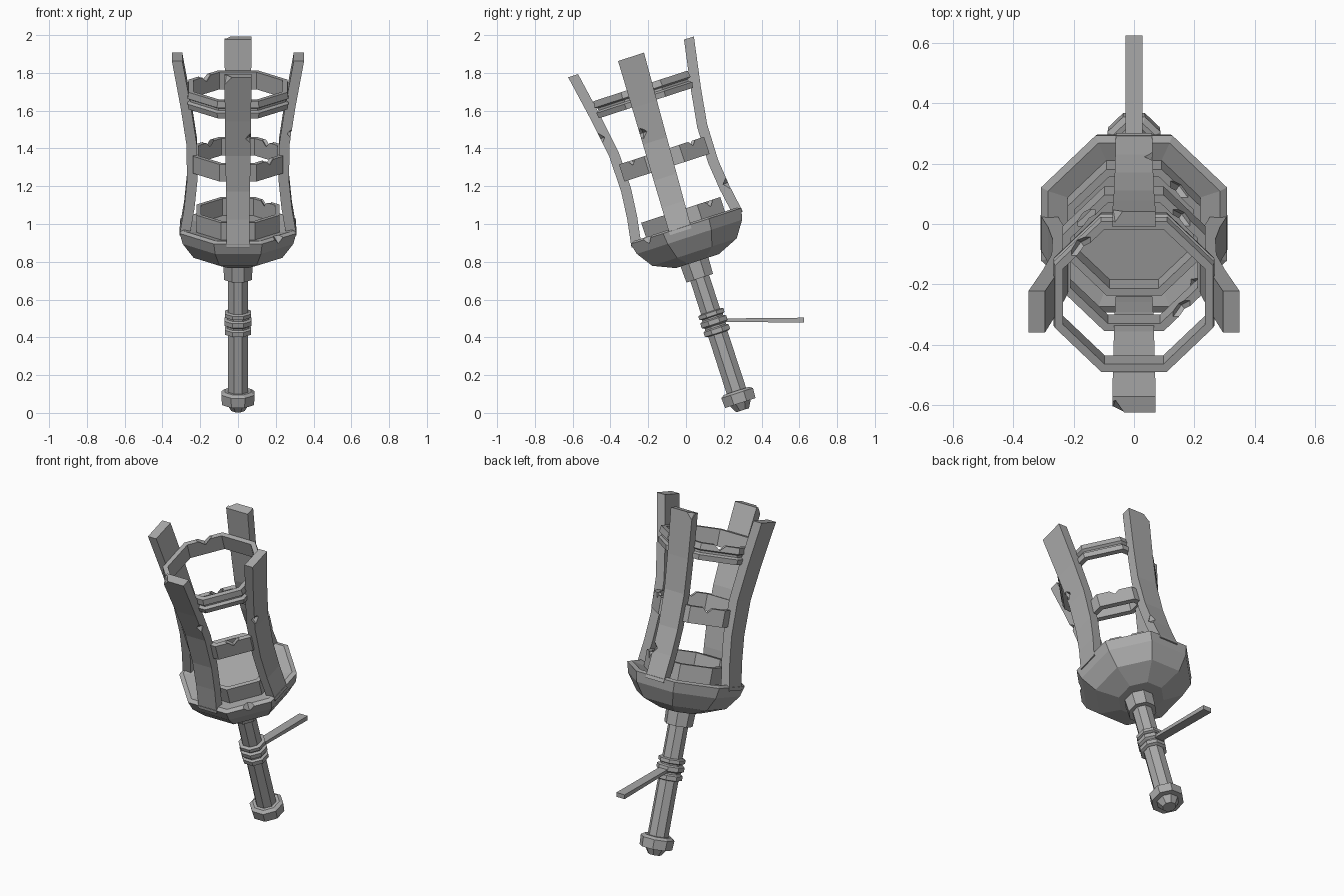
import bpy, bmesh, math
from mathutils import Matrix, Vector

cube = bpy.data.objects.get("Cube")
if cube:
    bpy.data.objects.remove(cube, do_unlink=True)

iron = bpy.data.materials.new("dull_grey_iron")
iron.use_nodes = True
iron.diffuse_color = (0.4, 0.4, 0.4, 1)
iron.node_tree.nodes["Principled BSDF"].inputs["Base Color"].default_value = (0.4, 0.4, 0.4, 1)

# The torch is built upright, then leaned forward as a whole
LEAN = Matrix.Translation((0, 0.3, 0.014)) @ Matrix.Rotation(math.radians(18), 4, 'X')
HEAD = 0.016
SIDES = 8


def finish(name, bm, matrix=LEAN):
    bmesh.ops.recalc_face_normals(bm, faces=bm.faces)
    bm.transform(matrix)
    mesh = bpy.data.meshes.new(name)
    bm.to_mesh(mesh)
    bm.free()
    mesh.materials.append(iron)
    obj = bpy.data.objects.new(name, mesh)
    bpy.context.collection.objects.link(obj)
    return obj


def lathe(name, profile, ring=False, shift=0):
    """Octagonal turning from (flat distance, height) pairs; a ring closes on itself."""
    bm = bmesh.new()
    loops = []
    for r, z in profile:
        r /= math.cos(math.pi / SIDES)
        angles = [(k + 0.5) * math.tau / SIDES for k in range(SIDES)]
        loops.append([bm.verts.new((r * math.cos(a), r * math.sin(a) + shift, z)) for a in angles])
    pairs = list(zip(loops, loops[1:]))
    if ring:
        pairs.append((loops[-1], loops[0]))
    else:
        bm.faces.new(loops[0])
        bm.faces.new(loops[-1])
    for low, high in pairs:
        for k in range(SIDES):
            n = (k + 1) % SIDES
            bm.faces.new((low[k], low[n], high[n], high[k]))
    return finish(name, bm)


def band(name, inner, outer, low, high):
    return lathe(name, [(inner, low), (outer, low), (outer, high), (inner, high)], True, HEAD)


# Handle and its fittings
lathe("handle", [(0.054, 0.08), (0.052, 0.8)])
lathe("pommel", [(0.035, 0), (0.058, 0.04), (0.085, 0.04), (0.088, 0.095), (0.07, 0.108)])
lathe("handle_collar", [(0.074, 0.735), (0.078, 0.84)])
lathe("grip_rings", [(0.056, 0.425), (0.07, 0.43), (0.07, 0.455), (0.058, 0.462), (0.058, 0.472),
                     (0.072, 0.48), (0.072, 0.505), (0.058, 0.512), (0.058, 0.52),
                     (0.07, 0.525), (0.07, 0.545), (0.056, 0.55)])

# Bowl and the three hoops of the basket
bowl = lathe("bowl", [(0.12, 0.825), (0.235, 0.875), (0.293, 0.96), (0.308, 1.02), (0.285, 1.03),
                      (0.22, 1.015)], shift=HEAD)
lower_hoop = band("lower_hoop", 0.195, 0.22, 1.0, 1.11)
middle_hoop = band("middle_hoop", 0.21, 0.237, 1.345, 1.44)
upper_hoop = lathe("upper_hoop", [(0.235, 1.705), (0.262, 1.705), (0.267, 1.735), (0.252, 1.745),
                                  (0.252, 1.757), (0.267, 1.765), (0.262, 1.8), (0.235, 1.8)], True, HEAD)

# Four curved posts: (outer distance, height) from bottom to top
CURVE = [(0.31, 1.0), (0.285, 1.15), (0.27, 1.3), (0.273, 1.5), (0.303, 1.7), (0.35, 1.962)]


def post(name, angle, slide):
    bm = bmesh.new()
    loops = []
    for r, z in CURVE:
        u = (z - 1) / 0.96
        half = 0.06 + 0.012 * u
        side = slide * (0.036 * u - 0.036)
        loops.append([bm.verts.new((x, y + side, z)) for x, y in
                      ((r, -half), (r, half), (r - 0.055, half), (r - 0.055, -half))])
    bm.faces.new(loops[0])
    bm.faces.new(loops[-1])
    for low, high in zip(loops, loops[1:]):
        for k in range(4):
            n = (k + 1) % 4
            bm.faces.new((low[k], low[n], high[n], high[k]))
    turn = Matrix.Translation((0, HEAD, 0)) @ Matrix.Rotation(math.radians(angle), 4, 'Z')
    return finish(name, bm, LEAN @ turn)


left_post = post("left_post", 0, 1)
back_post = post("back_post", 90, 0)
right_post = post("right_post", 180, -1)
front_post = post("front_post", 270, 0)

# Wall bracket bar reaching straight back from the grip
bm = bmesh.new()
bmesh.ops.create_cube(bm, size=1)
bmesh.ops.scale(bm, vec=(0.055, 0.47, 0.026), verts=bm.verts)
for v in bm.verts:
    if v.co.y < 0:
        v.co.z *= 0.65
finish("bracket_bar", bm, Matrix.Translation((0, 0.39, 0.491)))


def chip(obj, x, y, z, size=0.032):
    """Knock a pointed nick out of a part."""
    bm = bmesh.new()
    bmesh.ops.create_icosphere(bm, subdivisions=1, radius=1)
    bm.clear()
    tips = [bm.verts.new(Vector(d) * size) for d in
            ((1, 0, 0), (0, 1, 0), (-1, 0, 0), (0, -1, 0), (0, 0, 1), (0, 0, -1))]
    for k in range(4):
        for pole in tips[4:]:
            bm.faces.new((tips[k], tips[(k + 1) % 4], pole))
    bmesh.ops.recalc_face_normals(bm, faces=bm.faces)
    spin = Matrix.Rotation(math.atan2(y, x), 4, 'Z')
    cutter = finish("chip_cutter", bm, LEAN @ Matrix.Translation((x, y + HEAD, z)) @ spin)
    cutter.hide_render = True
    cut = obj.modifiers.new("chip", 'BOOLEAN')
    cut.operation = 'DIFFERENCE'
    cut.solver = 'EXACT'
    cut.object = cutter
    bpy.context.view_layer.objects.active = obj
    bpy.ops.object.modifier_apply(modifier=cut.name)
    bpy.data.objects.remove(cutter, do_unlink=True)


# Battle wear on posts, hoops and rim
chip(front_post, 0.066, -0.29, 1.6)
chip(front_post, -0.07, -0.35, 1.96, 0.045)
chip(left_post, 0.28, -0.07, 1.56)
chip(back_post, 0.064, 0.29, 1.17, 0.04)
chip(back_post, -0.07, 0.35, 1.96, 0.04)
chip(right_post, -0.275, 0.068, 1.4)
chip(lower_hoop, 0.15, 0.15, 1.11, 0.04)
chip(middle_hoop, 0.158, -0.158, 1.44, 0.04)
chip(middle_hoop, 0.158, 0.158, 1.44, 0.04)
chip(middle_hoop, -0.158, 0.158, 1.44, 0.04)
chip(upper_hoop, -0.176, 0.176, 1.8, 0.045)
chip(bowl, 0.215, -0.215, 1.03, 0.04)
